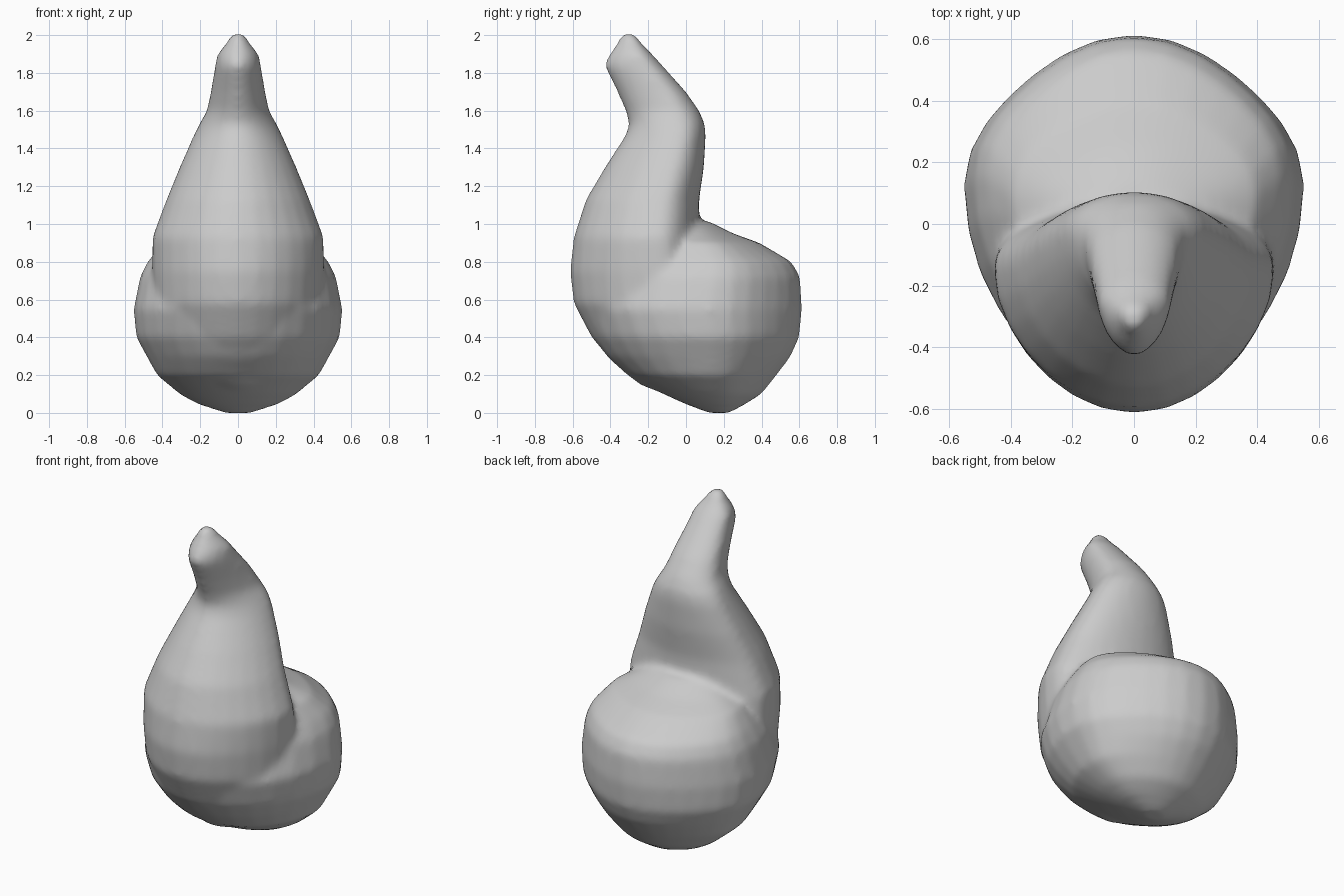
import bpy, bmesh, math

N = 28

def loft(bm, slices, wide, pinch_back, pinch_front):
    """Closed loft of egg-shaped slices (z, y_front, y_back, half_width); pinch trims the diagonals."""
    rings = []
    for z, yf, yb, w in slices:
        yc = yb - wide * (yb - yf)          # y of the widest point
        ring = []
        for i in range(N):
            a = 2 * math.pi * i / N
            s = math.sin(a)
            k = 1 - (pinch_back if s > 0 else pinch_front) * math.sin(2 * a) ** 2
            y = yc + k * s * ((yb - yc) if s > 0 else (yc - yf))
            ring.append(bm.verts.new((k * w * math.cos(a), y, z)))
        rings.append(ring)
    for a, b in zip(rings, rings[1:]):
        for i in range(N):
            j = (i + 1) % N
            bm.faces.new((a[i], a[j], b[j], b[i]))
    bm.faces.new(rings[0][::-1])
    bm.faces.new(rings[-1])

# curved neck and swollen front
neck = [
    (0.09, -0.09, 0.12, 0.10), (0.15, -0.245, 0.12, 0.20),
    (0.27, -0.39, 0.12, 0.32), (0.40, -0.50, 0.10, 0.40),
    (0.58, -0.595, 0.10, 0.445), (0.75, -0.615, 0.10, 0.455),
    (0.93, -0.595, 0.07, 0.455), (1.13, -0.53, 0.07, 0.38),
    (1.30, -0.43, 0.095, 0.31), (1.47, -0.32, 0.105, 0.235),
    (1.53, -0.30, 0.10, 0.205), (1.60, -0.32, 0.07, 0.165),
    (1.70, -0.365, 0.0, 0.145), (1.84, -0.435, -0.125, 0.122),
    (1.90, -0.405, -0.18, 0.11), (1.95, -0.37, -0.23, 0.07),
    (2.007, -0.34, -0.27, 0.035),
]
# round bulb at the back
bulb = [
    (0.0, 0.12, 0.23, 0.07), (0.05, -0.01, 0.32, 0.22),
    (0.10, -0.12, 0.40, 0.31), (0.20, -0.31, 0.48, 0.43),
    (0.30, -0.42, 0.555, 0.485), (0.40, -0.49, 0.60, 0.54),
    (0.55, -0.55, 0.615, 0.553), (0.72, -0.48, 0.605, 0.52),
    (0.80, -0.40, 0.56, 0.48), (0.90, -0.30, 0.39, 0.40),
    (0.95, -0.20, 0.25, 0.30), (1.015, -0.10, 0.12, 0.17),
]
bm = bmesh.new()
loft(bm, neck, 0.32, 0.0, 0.025)
loft(bm, bulb, 0.42, 0.06, 0.0)
bmesh.ops.recalc_face_normals(bm, faces=bm.faces)
mesh = bpy.data.meshes.new("gourd")
bm.to_mesh(mesh)
bm.free()
gourd = bpy.data.objects.new("gourd", mesh)
bpy.context.collection.objects.link(gourd)

# fuse both volumes and soften the crease
m = gourd.modifiers.new("fuse", 'REMESH')
m.mode = 'VOXEL'
m.voxel_size = 0.022
m.use_smooth_shade = True
s = gourd.modifiers.new("soften", 'SMOOTH')
s.factor = 0.5
s.iterations = 8
